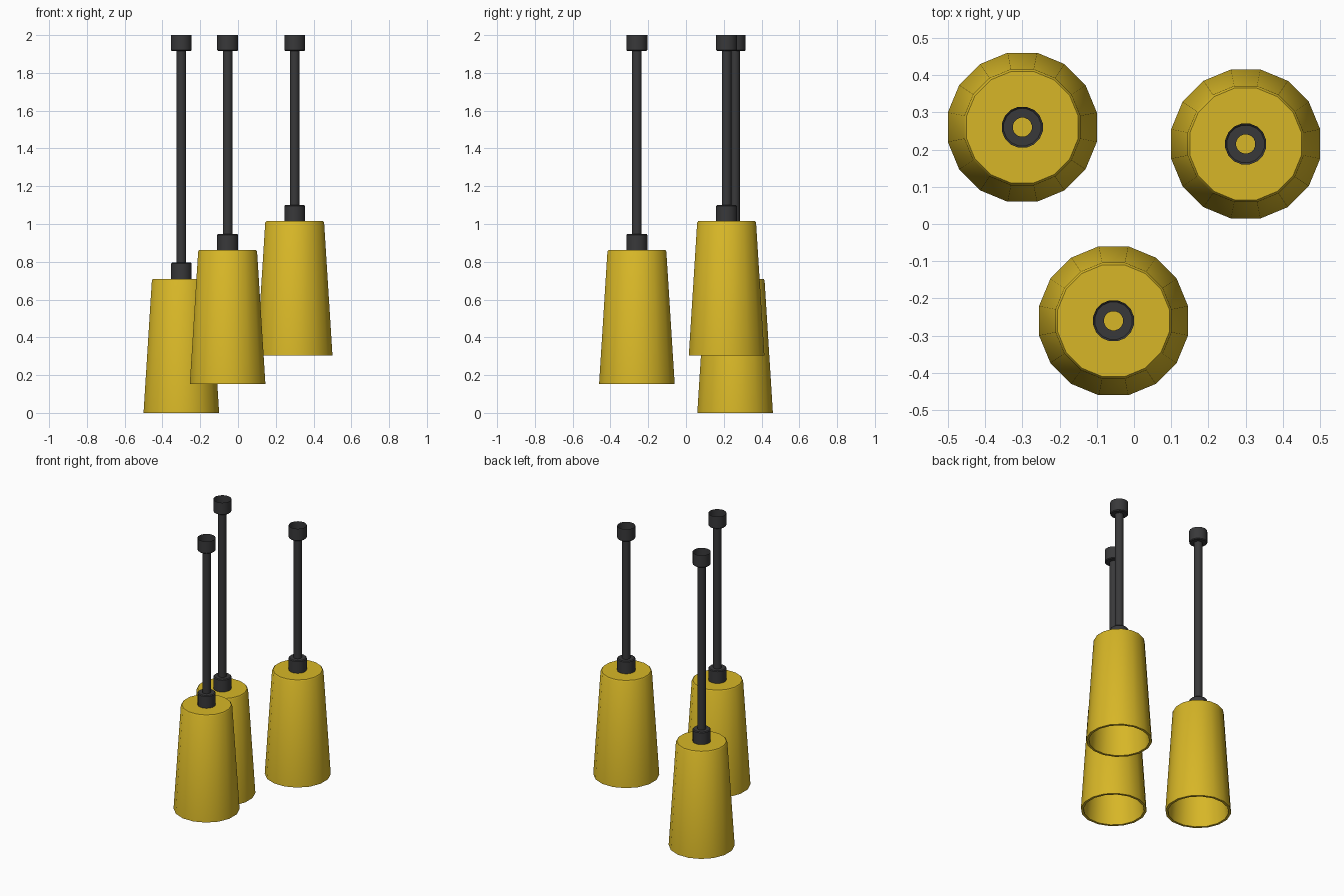
import bpy, bmesh, math

cube = bpy.data.objects.get("Cube")
if cube:
    bpy.data.objects.remove(cube, do_unlink=True)


def material(name, color):
    mat = bpy.data.materials.new(name)
    mat.use_nodes = True
    mat.diffuse_color = color
    bsdf = mat.node_tree.nodes["Principled BSDF"]
    bsdf.inputs["Base Color"].default_value = color
    bsdf.inputs["Roughness"].default_value = 0.6
    return mat


yellow = material("yellow enamel", (0.68, 0.47, 0.02, 1))
charcoal = material("charcoal metal", (0.04, 0.04, 0.042, 1))


def lathe(name, profile, sides, location, mat):
    """Spin a (radius, height) profile around a vertical axis."""
    bm = bmesh.new()
    rings = []
    for r, z in profile:
        angles = [(j + 0.5) * math.tau / sides for j in range(sides)]
        rings.append([bm.verts.new((r * math.cos(a), r * math.sin(a), z)) for a in angles])
    for low, high in zip(rings, rings[1:]):
        for j in range(sides):
            k = (j + 1) % sides
            bm.faces.new((low[j], low[k], high[k], high[j]))
    bmesh.ops.remove_doubles(bm, verts=bm.verts, dist=0.0001)
    mesh = bpy.data.meshes.new(name)
    bm.to_mesh(mesh)
    bm.free()
    mesh.materials.append(mat)
    obj = bpy.data.objects.new(name, mesh)
    obj.location = location
    bpy.context.collection.objects.link(obj)
    bpy.ops.object.select_all(action='DESELECT')
    obj.select_set(True)
    bpy.context.view_layer.objects.active = obj
    bpy.ops.object.shade_smooth_by_angle(angle=math.radians(35))


SHADE_H, FITTING_H, CEILING = 0.71, 0.085, 2.0
CORD_R, CAP_R, CHAMFER = 0.026, 0.056, 0.005


def pendant(label, x, y, z):
    # Tapered shade, open below, with a thin wall and a softened top edge
    shade = [(0, SHADE_H - 0.016), (0.141, SHADE_H - 0.016), (0.188, 0), (0.204, 0),
             (0.159, SHADE_H - 0.008), (0.153, SHADE_H), (0, SHADE_H)]
    lathe(label + "_shade", shade, 16, (x, y, z), yellow)

    # Collar on top of the shade
    fitting = [(CAP_R, 0), (CAP_R, FITTING_H - CHAMFER),
               (CAP_R - CHAMFER, FITTING_H), (CORD_R, FITTING_H)]
    lathe(label + "_shade_fitting", fitting, 16, (x, y, z + SHADE_H), charcoal)

    # Hollow rod from the collar to the ceiling cup
    bottom = z + SHADE_H + FITTING_H
    rod = [(CORD_R, 0), (CORD_R, CEILING - FITTING_H - bottom)]
    lathe(label + "_rod", rod, 16, (x, y, bottom), charcoal)

    # Ceiling cup, open at the top
    cup = [(CORD_R, 0), (CAP_R - CHAMFER, 0), (CAP_R, CHAMFER), (CAP_R, FITTING_H)]
    lathe(label + "_ceiling_cup", cup, 16, (x, y, CEILING - FITTING_H), charcoal)


pendant("low_pendant", -0.3, 0.26, 0)
pendant("middle_pendant", -0.055, -0.26, 0.153)
pendant("high_pendant", 0.3, 0.215, 0.305)
